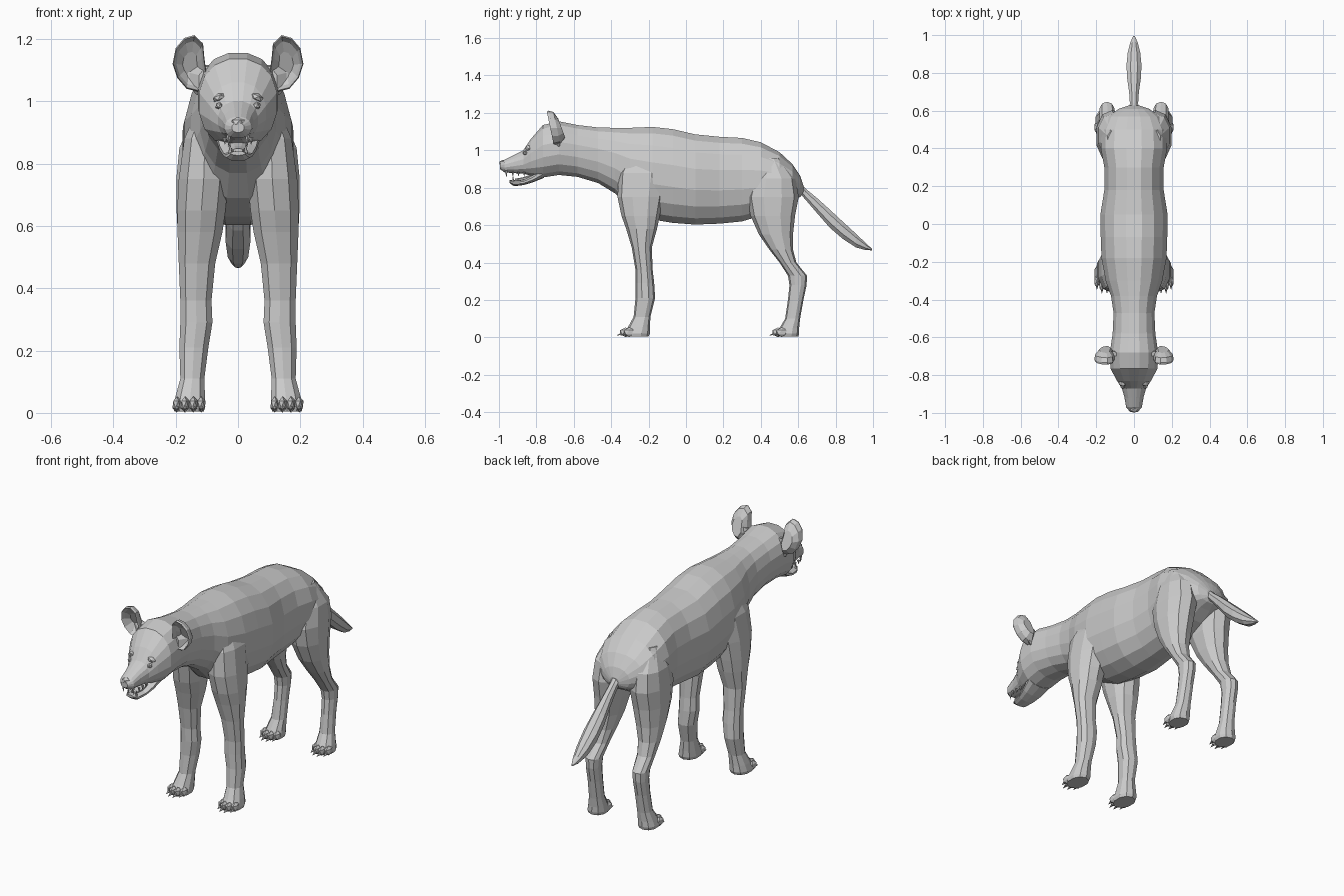
import bpy, bmesh, math
from mathutils import Vector


def loft(name, rings):
    """Skin a list of equal-length point rings and cap both ends with fans."""
    bm = bmesh.new()
    vs = [[bm.verts.new(p) for p in r] for r in rings]
    n = len(rings[0])
    for a, b in zip(vs, vs[1:]):
        for i in range(n):
            j = (i + 1) % n
            bm.faces.new((a[i], a[j], b[j], b[i]))
    for ring in (vs[0], vs[-1]):
        c = bm.verts.new(sum((v.co for v in ring), Vector()) / n)
        for i in range(n):
            bm.faces.new((ring[i], ring[(i + 1) % n], c))
    bmesh.ops.recalc_face_normals(bm, faces=bm.faces)
    me = bpy.data.meshes.new(name)
    bm.to_mesh(me)
    bm.free()
    ob = bpy.data.objects.new(name, me)
    bpy.context.collection.objects.link(ob)
    return ob


def oval(n, power=0.9):
    """Unit oval, slightly boxy when power is below 1."""
    out = []
    for i in range(n):
        a = 2 * math.pi * (i + 0.5) / n
        c, s = math.cos(a), math.sin(a)
        out.append((math.copysign(abs(c) ** power, c), math.copysign(abs(s) ** power, s)))
    m = max(abs(s) for c, s in out)
    k = max(abs(c) for c, s in out)
    return [(c / k, s / m) for c, s in out]


def lengthwise(rows, n, power=0.9):
    """Rings along y from (y, top z, bottom z, half width)."""
    return [[(w * c, y, (t + b) / 2 + (t - b) / 2 * s) for c, s in oval(n, power)]
            for y, t, b, w in rows]


def upright(rows, side, n=10):
    """Rings along z from (z, front y, back y, inner x, outer x)."""
    return [[(side * ((xi + xo) / 2 + (xo - xi) / 2 * c), (f + b) / 2 + (b - f) / 2 * s, z)
             for c, s in oval(n)] for z, f, b, xi, xo in rows]


def blob(name, loc, size):
    bpy.ops.mesh.primitive_ico_sphere_add(subdivisions=1, radius=1, location=loc)
    ob = bpy.context.object
    ob.name, ob.scale = name, size
    return ob


def spike(name, loc, r, depth, rot=(0, 0, 0)):
    bpy.ops.mesh.primitive_cone_add(vertices=5, radius1=r, radius2=0, depth=depth,
                                    location=loc, rotation=rot)
    bpy.context.object.name = name


# Torso, neck, skull and upper muzzle in one skin
body = loft("body", lengthwise([
    (-.995, .93, .90, .02), (-.97, .95, .882, .042), (-.92, .975, .878, .05),
    (-.87, 1.0, .875, .064), (-.83, 1.06, .865, .09), (-.765, 1.135, .855, .125),
    (-.68, 1.155, .868, .128), (-.58, 1.135, .858, .113), (-.47, 1.122, .825, .108),
    (-.38, 1.12, .77, .122), (-.3, 1.12, .69, .15), (-.18, 1.125, .63, .172),
    (-.07, 1.113, .612, .176), (.05, 1.085, .603, .178), (.18, 1.072, .608, .157),
    (.3, 1.066, .62, .157), (.4, 1.043, .65, .176), (.5, .99, .69, .172),
    (.57, .925, .73, .138), (.61, .865, .75, .08), (.627, .815, .77, .03)], 16))

FRONT = [(1.0, -.29, -.17, .05, .12), (.88, -.36, -.1, .04, .172), (.75, -.366, -.12, .03, .19),
         (.65, -.345, -.14, .04, .195), (.58, -.32, -.155, .05, .194), (.48, -.29, -.183, .073, .19),
         (.36, -.27, -.178, .085, .185), (.29, -.27, -.17, .082, .185), (.21, -.27, -.165, .095, .188),
         (.11, -.28, -.19, .108, .185), (.055, -.31, -.193, .106, .2), (.02, -.335, -.193, .105, .208),
         (.004, -.33, -.2, .11, .204)]
HIND = [(.96, .4, .5, .05, .14), (.85, .355, .585, .035, .188), (.75, .325, .603, .03, .198),
        (.65, .345, .583, .04, .197), (.55, .39, .572, .06, .192), (.47, .445, .572, .08, .188),
        (.4, .5, .59, .095, .184), (.33, .545, .647, .104, .182), (.28, .553, .645, .108, .18),
        (.2, .545, .628, .11, .18), (.1, .53, .61, .11, .185), (.05, .5, .605, .106, .198),
        (.02, .485, .605, .105, .205), (.004, .49, .6, .11, .2)]

# Legs are merged into the body so the skin is continuous
for side in (-1, 1):
    for rows in (FRONT, HIND):
        leg = loft("leg", upright(rows, side))
        mod = body.modifiers.new("merge", 'BOOLEAN')
        mod.operation, mod.solver, mod.object = 'UNION', 'EXACT', leg
        bpy.context.view_layer.objects.active = body
        bpy.ops.object.modifier_apply(modifier=mod.name)
        bpy.data.objects.remove(leg)

# Toes and claws
for side in (-1, 1):
    for label, y in (("front", -.315), ("hind", .5)):
        for i, (x, dy) in enumerate([(.118, .012), (.143, -.008), (.17, -.008), (.196, .012)]):
            blob(f"{label}_toe", (side * x, y + dy, .027), (.016, .034, .026))
            spike(f"{label}_claw", (side * x, y + dy - .035, .014), .007, .026,
                  (math.radians(105), 0, 0))

# Tail, thick in the middle and tapering to the tip
loft("tail", lengthwise([
    (.59, .85, .79, .025), (.64, .795, .735, .022), (.7, .745, .665, .026), (.77, .682, .585, .036),
    (.84, .617, .525, .04), (.91, .553, .48, .033), (.96, .505, .467, .02), (.995, .473, .465, .005)], 8))

# Lower jaw, tongue and teeth
loft("lower_jaw", lengthwise([
    (-.945, .84, .826, .022), (-.92, .84, .808, .037), (-.87, .842, .814, .046),
    (-.82, .868, .828, .058), (-.76, .92, .852, .07)], 10))
loft("tongue", lengthwise([(-.915, .848, .836, .015), (-.87, .856, .838, .026),
                           (-.8, .88, .85, .03)], 8))
for side in (-1, 1):
    spike("upper_fang", (side * .03, -.96, .872), .008, .04, (math.pi, 0, 0))
    spike("lower_fang", (side * .025, -.925, .85), .007, .034)
    for y in (-.925, -.895, -.865):
        spike("cheek_tooth", (side * .042, y, .872), .008, .024, (math.pi, 0, 0))

# Nose, eyes and brows
blob("nose", (0, -.978, .932), (.026, .022, .018))
for side in (-1, 1):
    blob("eye", (side * .06, -.857, .985), (.014, .016, .013))
    brow = blob("brow", (side * .06, -.84, 1.012), (.024, .022, .014))
    brow.rotation_euler = (0, side * .4, 0)

# Ears: round cupped shells
RIM = [(.125, 1.03), (.165, 1.04), (.195, 1.075), (.21, 1.12), (.2, 1.17), (.172, 1.203),
       (.14, 1.212), (.112, 1.185), (.108, 1.14), (.1, 1.08)]
for side in (-1, 1):
    def ring(scale, push):
        return [(side * (.152 + (x - .152) * scale), -.702 - .2 * (z - 1.03) + push,
                 1.115 + (z - 1.115) * scale) for x, z in RIM]
    loft("ear", [ring(.45, .035), ring(.8, .015), ring(.95, -.006), ring(1, .004),
                 ring(.92, .03), ring(.55, .056)])
    # Ear root
    loft("ear_root", [[(side * (cx + r * c), y, z + r * 1.3 * s) for c, s in oval(8)]
                      for cx, y, z, r in [(.085, -.7, 1.06, .04), (.12, -.675, 1.07, .036),
                                          (.145, -.67, 1.09, .025)]])
